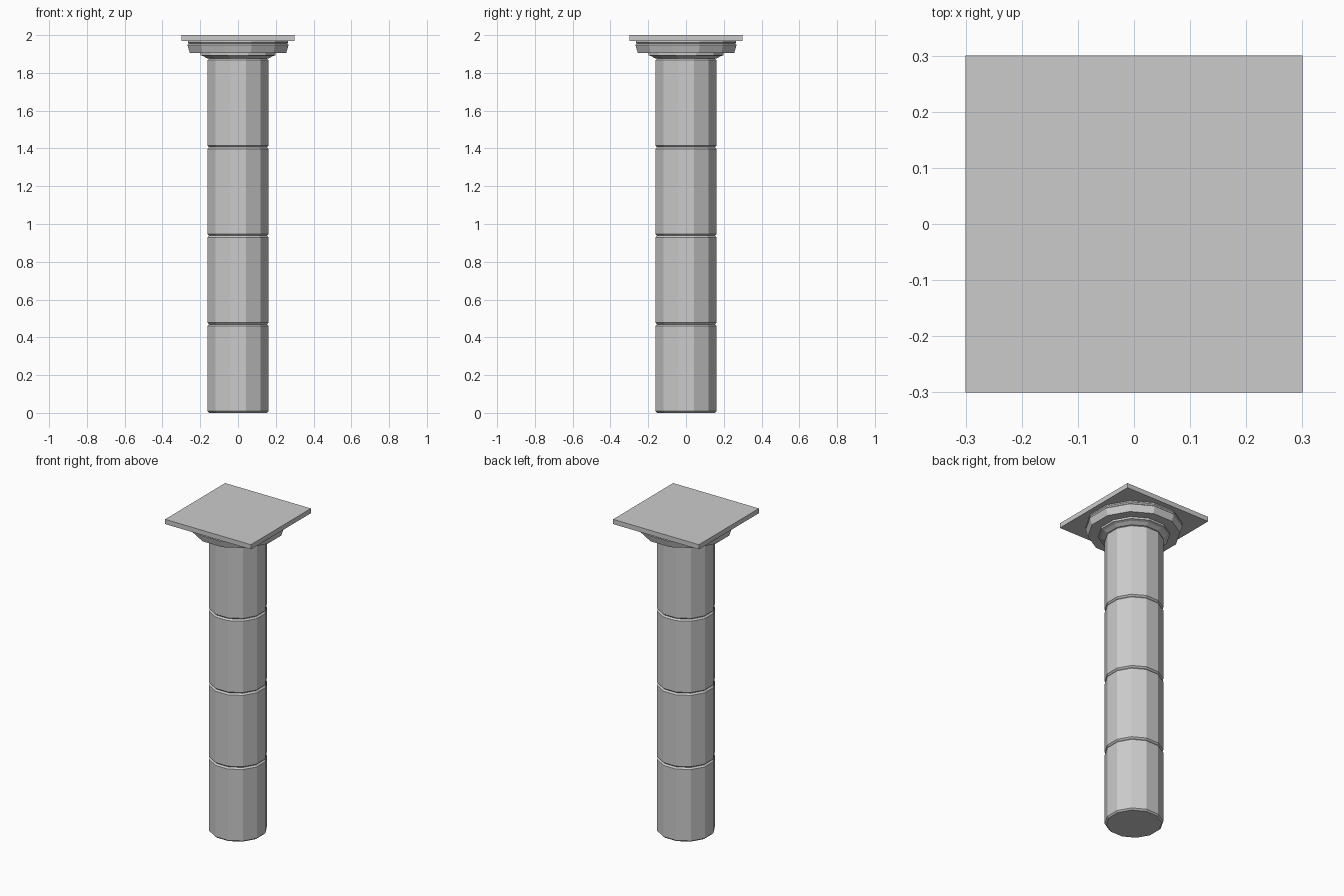
import bpy, bmesh, math

if "Cube" in bpy.data.objects:
    bpy.data.objects.remove(bpy.data.objects["Cube"])

SIDES = 12


def lathe(name, profile):
    """Closed 12-sided solid; profile holds (flat-to-centre distance, z) from bottom to top."""
    bm = bmesh.new()
    rings = []
    for apothem, z in profile:
        r = apothem / math.cos(math.pi / SIDES)
        ring = []
        for i in range(SIDES):
            a = 2 * math.pi * (i + 0.5) / SIDES
            ring.append(bm.verts.new((r * math.cos(a), r * math.sin(a), z)))
        rings.append(ring)
    for low, high in zip(rings, rings[1:]):
        for i in range(SIDES):
            j = (i + 1) % SIDES
            bm.faces.new((low[i], low[j], high[j], high[i]))
    bm.faces.new(rings[0][::-1])
    bm.faces.new(rings[-1])
    mesh = bpy.data.meshes.new(name)
    bm.to_mesh(mesh)
    bm.free()
    obj = bpy.data.objects.new(name, mesh)
    bpy.context.collection.objects.link(obj)
    return obj


# Four stacked shaft drums with chamfered rims
R, H, C = 0.162, 0.469, 0.009
for k in range(4):
    z = k * H
    lathe(f"shaft_drum_{k + 1}",
          [(R - C, z), (R, z + C), (R, z + H - C), (R - C, z + H)])

# Flared neck, stepped out into the round cushion of the capital
lathe("capital_neck", [(0.163, 1.876), (0.182, 1.888), (0.198, 1.893), (0.198, 1.906)])
lathe("capital_cushion", [(0.255, 1.905), (0.268, 1.948), (0.26, 1.955),
                          (0.266, 1.962), (0.266, 1.97)])

# Square slab on top
bpy.ops.mesh.primitive_cube_add(size=1, location=(0, 0, 1.985))
slab = bpy.context.object
slab.name = "top_slab"
slab.scale = (0.6, 0.6, 0.03)
